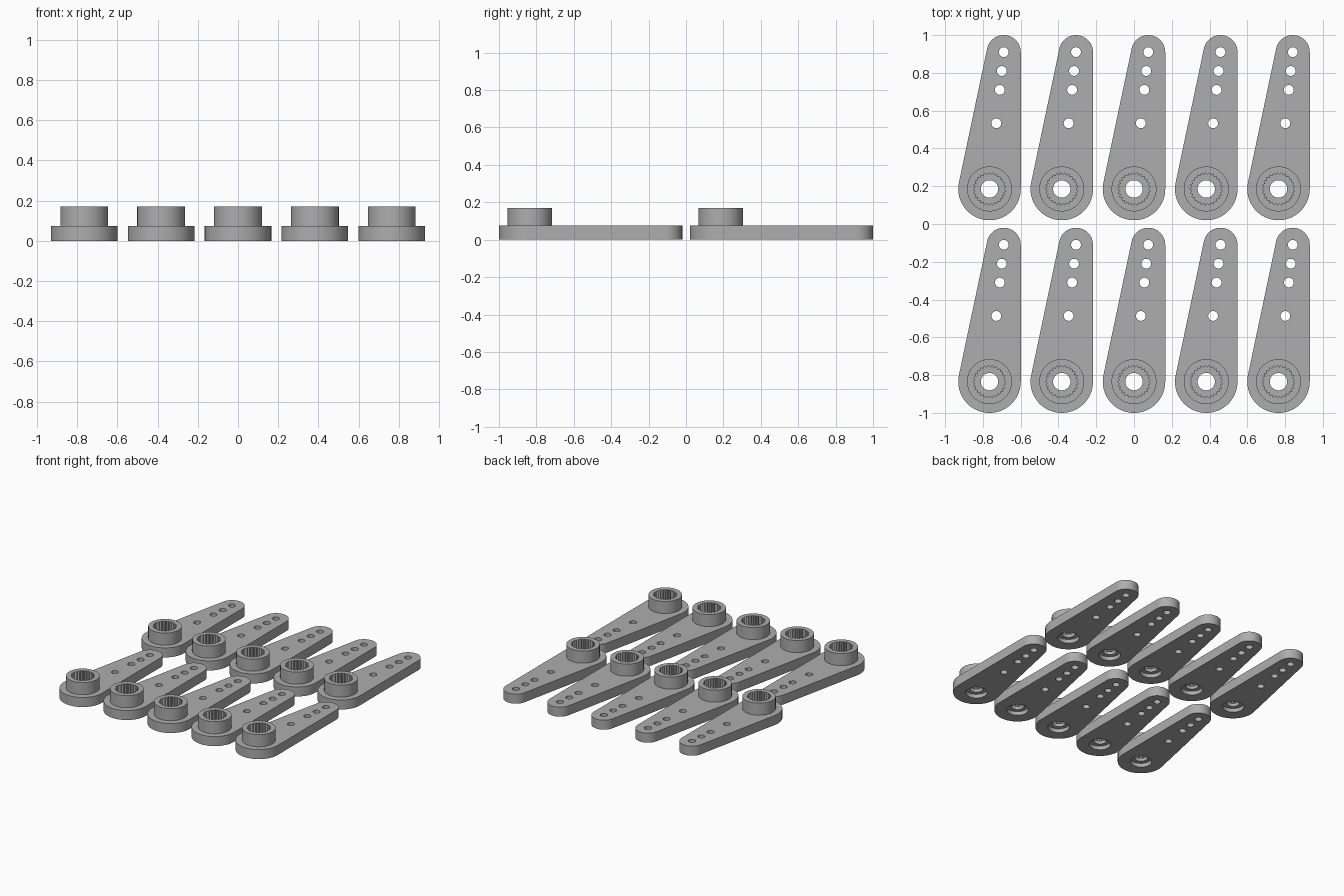
import bpy, bmesh, math

if "Cube" in bpy.data.objects:
    bpy.data.objects.remove(bpy.data.objects["Cube"])

HUB_R, TIP_R, TIP = 0.1655, 0.09, (0.0755, 0.7245)
PLATE_T, TOP = 0.075, 0.17

grey = bpy.data.materials.new("grey plastic")
grey.diffuse_color = (0.42, 0.42, 0.42, 1)
grey.use_nodes = True
grey.node_tree.nodes["Principled BSDF"].inputs["Base Color"].default_value = grey.diffuse_color


def circle(r, n, cx=0, cy=0, a0=0, a1=2 * math.pi):
    return [(cx + r * math.cos(a0 + (a1 - a0) * i / n),
             cy + r * math.sin(a0 + (a1 - a0) * i / n)) for i in range(n)]


def prism(name, outline, z0, z1):
    """Extrude a closed 2D outline between two heights."""
    bm = bmesh.new()
    face = bm.faces.new([bm.verts.new((x, y, z0)) for x, y in outline])
    ext = bmesh.ops.extrude_face_region(bm, geom=[face])
    for v in ext["geom"]:
        if isinstance(v, bmesh.types.BMVert):
            v.co.z = z1
    bmesh.ops.recalc_face_normals(bm, faces=bm.faces)
    mesh = bpy.data.meshes.new(name)
    bm.to_mesh(mesh)
    bm.free()
    mesh.materials.append(grey)
    ob = bpy.data.objects.new(name, mesh)
    bpy.context.collection.objects.link(ob)
    return ob


# tapered arm: hub arc and tip arc joined by their common tangents
dist = math.hypot(*TIP)
axis = math.atan2(TIP[1], TIP[0])
spread = math.acos((HUB_R - TIP_R) / dist)
lo, hi = axis - spread, axis + spread
outline = circle(TIP_R, 32, *TIP, lo, hi)
outline.append((TIP[0] + TIP_R * math.cos(hi), TIP[1] + TIP_R * math.sin(hi)))
outline += circle(HUB_R, 48, 0, 0, hi, lo + 2 * math.pi)
outline.append((HUB_R * math.cos(lo), HUB_R * math.sin(lo)))
horn = prism("servo_arm", outline, 0, PLATE_T)

# raised boss around the shaft
boss = prism("boss", circle(0.119, 64), 0.04, TOP)

# toothed socket, screw hole, underside recess and linkage holes
teeth = 25
socket = [((0.087 if i % 2 else 0.075) * math.cos(math.pi * i / teeth),
           (0.087 if i % 2 else 0.075) * math.sin(math.pi * i / teeth))
          for i in range(2 * teeth)]
cutters = [prism("socket_cutter", socket, 0.055, TOP + 0.1),
           prism("screw_cutter", circle(0.046, 40), -0.1, 0.1),
           prism("recess_cutter", circle(0.077, 48), -0.1, 0.03)]
for t in (1.0, 0.862, 0.724, 0.48):
    cutters.append(prism("link_hole_cutter",
                         circle(0.026, 24, TIP[0] * t, TIP[1] * t), -0.1, 0.2))

for tool in [boss] + cutters:
    mod = horn.modifiers.new(tool.name, "BOOLEAN")
    mod.operation = "UNION" if tool is boss else "DIFFERENCE"
    mod.solver = "EXACT"
    mod.object = tool

# bake the cuts, then drop the tools
mesh = bpy.data.meshes.new_from_object(
    horn.evaluated_get(bpy.context.evaluated_depsgraph_get()))
horn.modifiers.clear()
horn.data = mesh
for tool in [boss] + cutters:
    bpy.data.objects.remove(tool)
bpy.context.view_layer.objects.active = horn
horn.select_set(True)
bpy.ops.object.shade_smooth_by_angle(angle=math.radians(30))

# two rows of five arms
for row in range(2):
    for col in range(5):
        ob = horn if row == col == 0 else horn.copy()
        if ob is not horn:
            bpy.context.collection.objects.link(ob)
        ob.name = f"servo_arm_{row + 1}_{col + 1}"
        ob.location = ((col - 2) * 0.3825, -1 + HUB_R + row * 1.02, 0)
